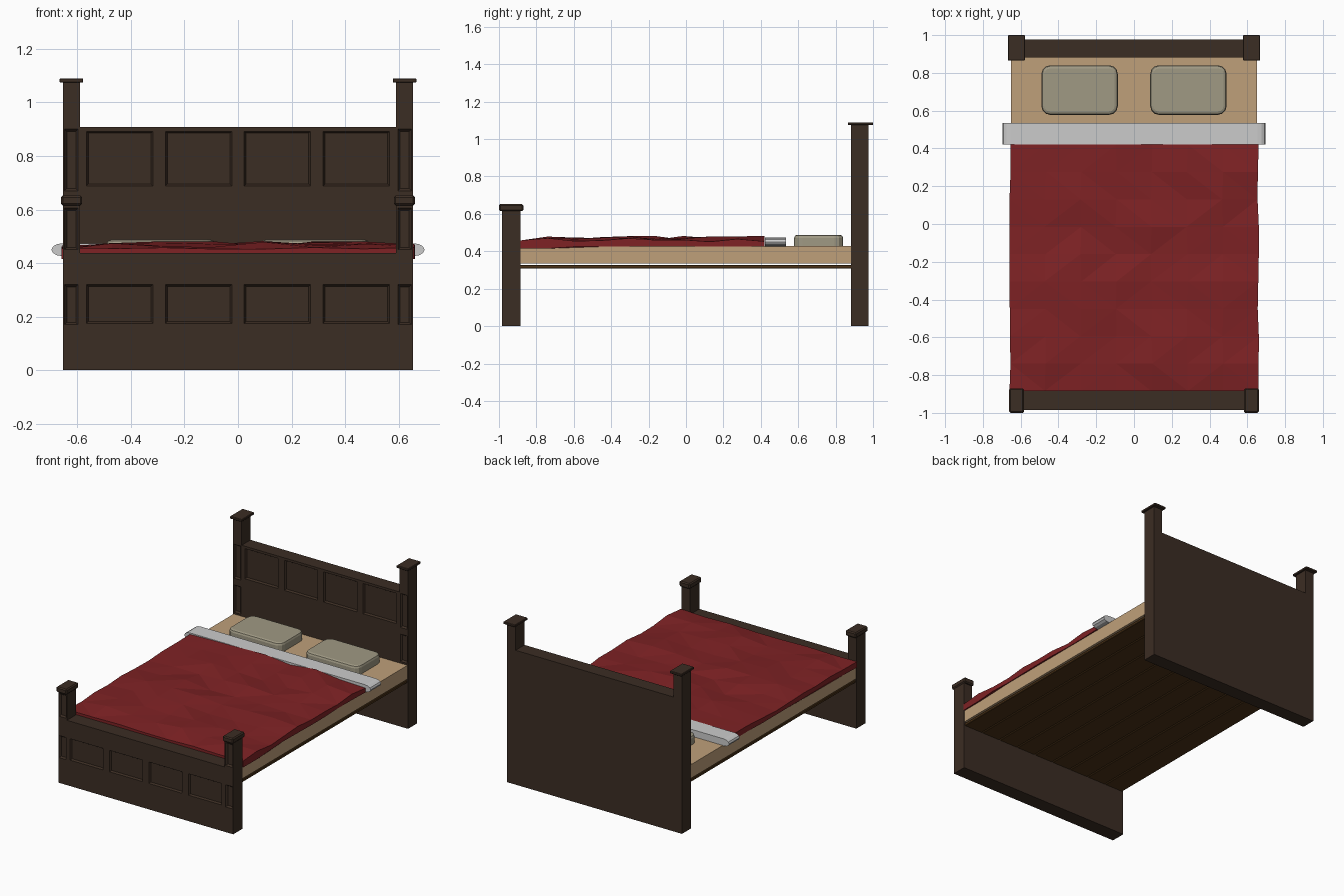
import bpy, bmesh, math, random
from mathutils import Vector

cube = bpy.data.objects.get("Cube")
if cube:
    bpy.data.objects.remove(cube, do_unlink=True)
random.seed(4)


def material(name, rgb):
    m = bpy.data.materials.new(name)
    m.use_nodes = True
    m.diffuse_color = (*rgb, 1)
    node = next(n for n in m.node_tree.nodes if n.type == 'BSDF_PRINCIPLED')
    node.inputs["Base Color"].default_value = (*rgb, 1)
    node.inputs["Roughness"].default_value = 0.8
    return m


wood = material("dark wood", (0.044, 0.026, 0.017))
plank_wood = material("plank wood", (0.075, 0.034, 0.009))
cream = material("mattress cream", (0.52, 0.35, 0.195))
red = material("blanket red", (0.21, 0.016, 0.018))
white = material("sheet white", (0.6, 0.6, 0.6))
linen = material("pillow linen", (0.35, 0.32, 0.23))


def finish(bm, name, mat):
    bmesh.ops.recalc_face_normals(bm, faces=bm.faces)
    mesh = bpy.data.meshes.new(name)
    bm.to_mesh(mesh)
    bm.free()
    mesh.materials.append(mat)
    ob = bpy.data.objects.new(name, mesh)
    bpy.context.collection.objects.link(ob)
    return ob


def box_bm(x, y, z):
    """Box from (min, max) pairs."""
    bm = bmesh.new()
    bmesh.ops.create_cube(bm, size=1)
    for v in bm.verts:
        v.co = Vector([a + (b - a) * (c + 0.5) for (a, b), c in zip((x, y, z), v.co)])
    return bm


def box(name, x, y, z, mat, bevel=0):
    bm = box_bm(x, y, z)
    if bevel:
        bmesh.ops.bevel(bm, geom=bm.edges[:], offset=bevel, segments=1, affect='EDGES')
    return finish(bm, name, mat)


def panelled(name, x, y, z, columns, rows, rim=0.01, depth=0.012):
    """Box whose front face carries sunken panels at columns x rows."""
    bm = box_bm(x, y, z)
    for spans, axis in ((columns, Vector((1, 0, 0))), (rows, Vector((0, 0, 1)))):
        for cut in (c for span in spans for c in span):
            bmesh.ops.bisect_plane(bm, geom=bm.verts[:] + bm.edges[:] + bm.faces[:],
                                   plane_co=axis * cut, plane_no=axis)
    bm.normal_update()
    picked = []
    for f in bm.faces:
        c = f.calc_center_median()
        if (f.normal.y < -0.9 and any(a < c.x < b for a, b in columns)
                and any(a < c.z < b for a, b in rows)):
            picked.append(f)
    bmesh.ops.inset_individual(bm, faces=picked, thickness=rim, depth=-depth)
    return finish(bm, name, wood)


# Headboard and footboard with four sunken panels each
columns = [(c - 0.124, c + 0.124) for c in (-0.442, -0.147, 0.147, 0.442)]
head_y, foot_y = (0.882, 0.977), (-0.985, -0.885)
panelled("headboard", (-0.592, 0.592), head_y, (0, 0.908), columns, [(0.688, 0.892)])
panelled("footboard", (-0.592, 0.592), foot_y, (0, 0.438), columns, [(0.175, 0.32)])


def post_cap(name, x, y, z, bevel):
    return box(name, x, y, z, wood, bevel)


# Corner posts with narrow panels and caps
for side, label in ((1, "left"), (-1, "right")):
    def span(a, b):
        return tuple(sorted((a * side, b * side)))
    post_x, panel = span(0.59, 0.654), [span(0.597, 0.648)]
    panelled(label + "_head_post", post_x, head_y, (0, 1.08), panel,
             [(0.44, 0.625), (0.67, 0.9)], 0.012)
    panelled(label + "_foot_post", post_x, foot_y, (0, 0.62), panel,
             [(0.17, 0.32), (0.45, 0.605)], 0.012)
    box(label + "_head_cap", span(0.578, 0.667), (0.865, 1.0), (1.074, 1.09), wood, 0.003)
    box(label + "_foot_cap", span(0.582, 0.661), (-1.0, -0.87), (0.615, 0.652), wood, 0.007)

# Lengthwise planks under the mattress
count = 9
width = 1.3 / count
for i in range(count):
    x = -0.65 + i * width
    box("base_plank", (x + 0.003, x + width - 0.003), (-0.89, 0.89), (0.308, 0.326),
        plank_wood, 0.003)

box("mattress", (-0.65, 0.65), (-0.89, 0.888), (0.335, 0.428), cream)

# Rumpled blanket: a low-poly grid, lifted at random, with a skirt round the edge
bm = bmesh.new()
nx, ny = 7, 9
bmesh.ops.create_grid(bm, x_segments=nx, y_segments=ny, size=1)
rim = [e for e in bm.edges if e.is_boundary]
for v in bm.verts:
    edge = abs(v.co.x) > 0.99
    foot = v.co.y < -0.99
    v.co.x = v.co.x * 0.657 + random.uniform(-0.004, 0.004)
    v.co.y = v.co.y * 0.652 - 0.232
    v.co.z = random.uniform(0.458, 0.482)
    if edge:
        v.co.z -= 0.008
    if foot:
        v.co.z = random.uniform(0.45, 0.46)
bmesh.ops.triangulate(bm, faces=bm.faces[:])
rim = [e for e in bm.edges if e.is_boundary]
skirt = bmesh.ops.extrude_edge_only(bm, edges=rim)["geom"]
for v in (g for g in skirt if isinstance(g, bmesh.types.BMVert)):
    v.co.z = 0.425 if v.co.y > -0.7 else 0.415
bmesh.ops.holes_fill(bm, edges=[e for e in bm.edges if e.is_boundary], sides=0)
finish(bm, "blanket", red)

# Folded sheet band with rounded ends
bm = bmesh.new()
ring = []
for side in (1, -1):
    for k in range(7):
        a = math.radians(-90 + 30 * k)
        ring.append(bm.verts.new((side * (0.655 + 0.042 * math.cos(a)), 0.422,
                                  0.45 + side * 0.024 * math.sin(a))))
face = bm.faces.new(ring)
out = bmesh.ops.extrude_face_region(bm, geom=[face])["geom"]
for v in (g for g in out if isinstance(g, bmesh.types.BMVert)):
    v.co.y = 0.535
finish(bm, "folded_sheet", white)

# Pillows: boxes with cut corners and a softened rim
for x, label in ((0.288, "left"), (-0.288, "right")):
    bm = box_bm((x - 0.202, x + 0.202), (0.578, 0.84), (0.422, 0.488))
    upright = [e for e in bm.edges if abs(e.verts[0].co.z - e.verts[1].co.z) > 0.01]
    bmesh.ops.bevel(bm, geom=upright, offset=0.045, segments=3, profile=0.5, affect='EDGES')
    top = [e for e in bm.edges if min(v.co.z for v in e.verts) > 0.48]
    bmesh.ops.bevel(bm, geom=top, offset=0.016, segments=2, profile=0.5, affect='EDGES')
    finish(bm, label + "_pillow", linen)
